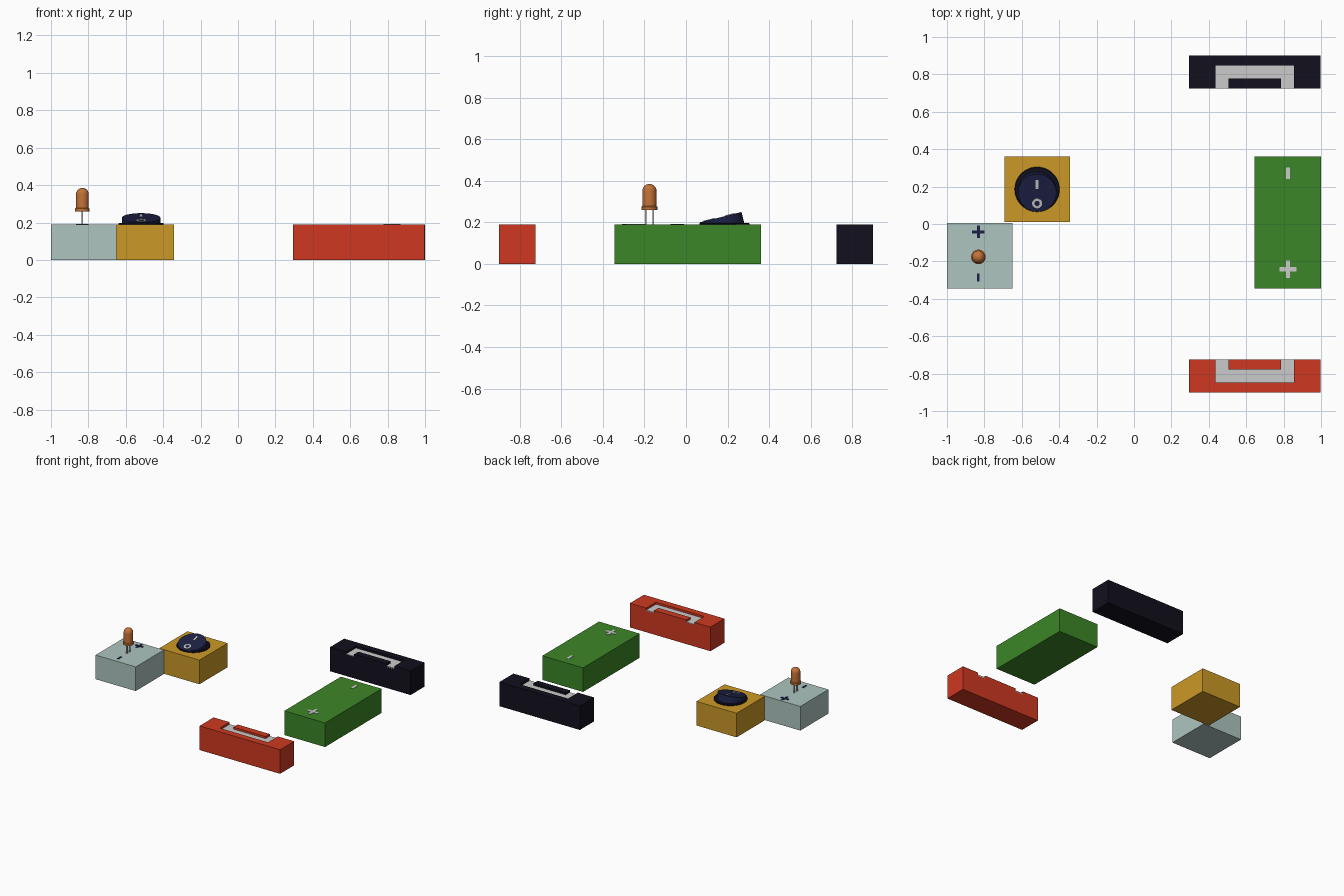
import bpy, bmesh, math

if "Cube" in bpy.data.objects:
    bpy.data.objects.remove(bpy.data.objects["Cube"])

H = 0.19          # height of every block
GROOVE = 0.02     # depth of the contact channels


def mat(name, rgb):
    m = bpy.data.materials.new(name)
    m.diffuse_color = (*rgb, 1)
    m.use_nodes = True
    m.node_tree.nodes["Principled BSDF"].inputs["Base Color"].default_value = m.diffuse_color
    return m


RED = mat("red", (0.62, 0.04, 0.015))
BLACK = mat("black", (0.006, 0.005, 0.012))
GREEN = mat("green", (0.045, 0.24, 0.02))
YELLOW = mat("yellow", (0.60, 0.32, 0.02))
PALE = mat("pale_green", (0.42, 0.56, 0.53))
NAVY = mat("navy", (0.012, 0.015, 0.06))
ORANGE = mat("orange", (0.55, 0.17, 0.04))


def finish(name, bm, material=None, smooth=False):
    bmesh.ops.recalc_face_normals(bm, faces=bm.faces[:])
    me = bpy.data.meshes.new(name)
    bm.to_mesh(me)
    bm.free()
    ob = bpy.data.objects.new(name, me)
    bpy.context.collection.objects.link(ob)
    if material:
        me.materials.append(material)
    if smooth:
        bpy.ops.object.select_all(action='DESELECT')
        ob.select_set(True)
        bpy.context.view_layer.objects.active = ob
        bpy.ops.object.shade_smooth_by_angle(angle=math.radians(35))
    return ob


def prism(name, outline, z0, z1, material=None):
    """Extrude a flat outline from z0 to z1."""
    bm = bmesh.new()
    f = bm.faces.new([bm.verts.new((x, y, z0)) for x, y in outline])
    top = bmesh.ops.extrude_face_region(bm, geom=[f])["geom"]
    for v in top:
        if isinstance(v, bmesh.types.BMVert):
            v.co.z = z1
    return finish(name, bm, material)


def box(name, x0, x1, y0, y1, z0, z1, material=None):
    return prism(name, [(x0, y0), (x1, y0), (x1, y1), (x0, y1)], z0, z1, material)


def lathe(name, profile, loc, material=None, steps=32):
    """Spin an (r, z) profile around z."""
    bm = bmesh.new()
    vs = [bm.verts.new((r, 0, z)) for r, z in profile]
    es = [bm.edges.new(p) for p in zip(vs, vs[1:])]
    bmesh.ops.spin(bm, geom=vs + es, axis=(0, 0, 1), cent=(0, 0, 0),
                   angle=2 * math.pi, steps=steps)
    bmesh.ops.remove_doubles(bm, verts=bm.verts[:], dist=1e-5)
    ob = finish(name, bm, material, True)
    ob.location = loc
    return ob


def plus(name, x, y, s, t, material=None):
    pts = [(t, t), (t, s), (-t, s), (-t, t), (-s, t), (-s, -t),
           (-t, -t), (-t, -s), (t, -s), (t, -t), (s, -t), (s, t)]
    prism(name, [(x + a, y + b) for a, b in pts], H - 0.005, H + 0.003, material)


def contact_block(name, side, material):
    """End block with a U channel opening towards the middle (side = -1 front, 1 back)."""
    y_in, y_out = side * 0.725, side * 0.90
    u = [(0.435, y_in), (0.435, side * 0.847), (0.855, side * 0.847), (0.855, y_in),
         (0.785, y_in), (0.785, side * 0.778), (0.505, side * 0.778), (0.505, y_in)]
    over = [(x, side * 0.70 if y == y_in else y) for x, y in u]
    body = box(name, 0.295, 0.997, min(y_in, y_out), max(y_in, y_out), 0, H, material)
    cutter = prism(name + "_cutter", over, H - GROOVE, H + 0.1)
    cutter.hide_render = True
    mod = body.modifiers.new("channel", 'BOOLEAN')
    mod.operation, mod.solver, mod.object = 'DIFFERENCE', 'EXACT', cutter
    bpy.context.view_layer.objects.active = body
    bpy.ops.object.modifier_apply(modifier=mod.name)
    bpy.data.objects.remove(cutter)
    # metal strip lying in the channel
    prism(name + "_strip", u, H - GROOVE - 0.005, H - GROOVE + 0.004)


# red and black terminal blocks
contact_block("red_terminal", -1, RED)
contact_block("black_terminal", 1, BLACK)

# battery block with polarity marks
box("battery_block", 0.645, 1.0, -0.345, 0.36, 0, H, GREEN)
plus("battery_plus", 0.823, -0.242, 0.046, 0.011)
box("battery_minus", 0.812, 0.834, 0.240, 0.302, H - 0.005, H + 0.003)

# lamp block with polarity marks
box("lamp_block", -1.0, -0.65, -0.345, 0.005, 0, H, PALE)
plus("lamp_plus", -0.832, -0.042, 0.033, 0.008, NAVY)
box("lamp_minus", -0.839, -0.825, -0.308, -0.264, H - 0.005, H + 0.003, NAVY)

# lamp bulb: flange, body and dome
dome = [(0.034 * math.cos(a), 0.351 + 0.034 * math.sin(a))
        for a in [i * math.pi / 16 for i in range(8)]] + [(0, 0.385)]
lathe("lamp_bulb", [(0, 0.26), (0.039, 0.26), (0.039, 0.274), (0.034, 0.278)] + dome,
      (-0.832, -0.176, 0), ORANGE)
for side in (-1, 1):
    y = -0.176 + side * 0.018
    box("lamp_lead", -0.836, -0.828, y - 0.004, y + 0.004, H - 0.02, 0.265)

# switch block with a round bezel and tilted rocker
box("switch_block", -0.693, -0.343, 0.01, 0.36, 0, H, YELLOW)
SX, SY = -0.518, 0.185
lathe("switch_bezel", [(0, H - 0.01), (0.120, H - 0.01), (0.120, H + 0.005),
                       (0.116, H + 0.008), (0, H + 0.008)], (SX, SY, 0), BLACK, 48)
TILT = math.radians(14)
top = (SX, SY - 0.018, 0.225)
lathe("switch_rocker", [(0, -0.055), (0.103, -0.055), (0.103, 0), (0, 0)],
      top, NAVY, 48).rotation_euler.x = TILT
# bring the hidden low edge of the rocker no deeper than the block
# on and off marks on the rocker
bar = box("switch_bar_mark", -0.008, 0.008, 0.022, 0.070, -0.003, 0.003)
ring_y = -0.058
off = lathe("switch_ring_mark", [(0.014, -0.003), (0.027, -0.003), (0.027, 0.003),
                                 (0.014, 0.003), (0.014, -0.003)],
            (SX, top[1] + ring_y * math.cos(TILT), top[2] + ring_y * math.sin(TILT)))
bar.location = top
for ob in (bar, off):
    ob.rotation_euler.x = TILT
